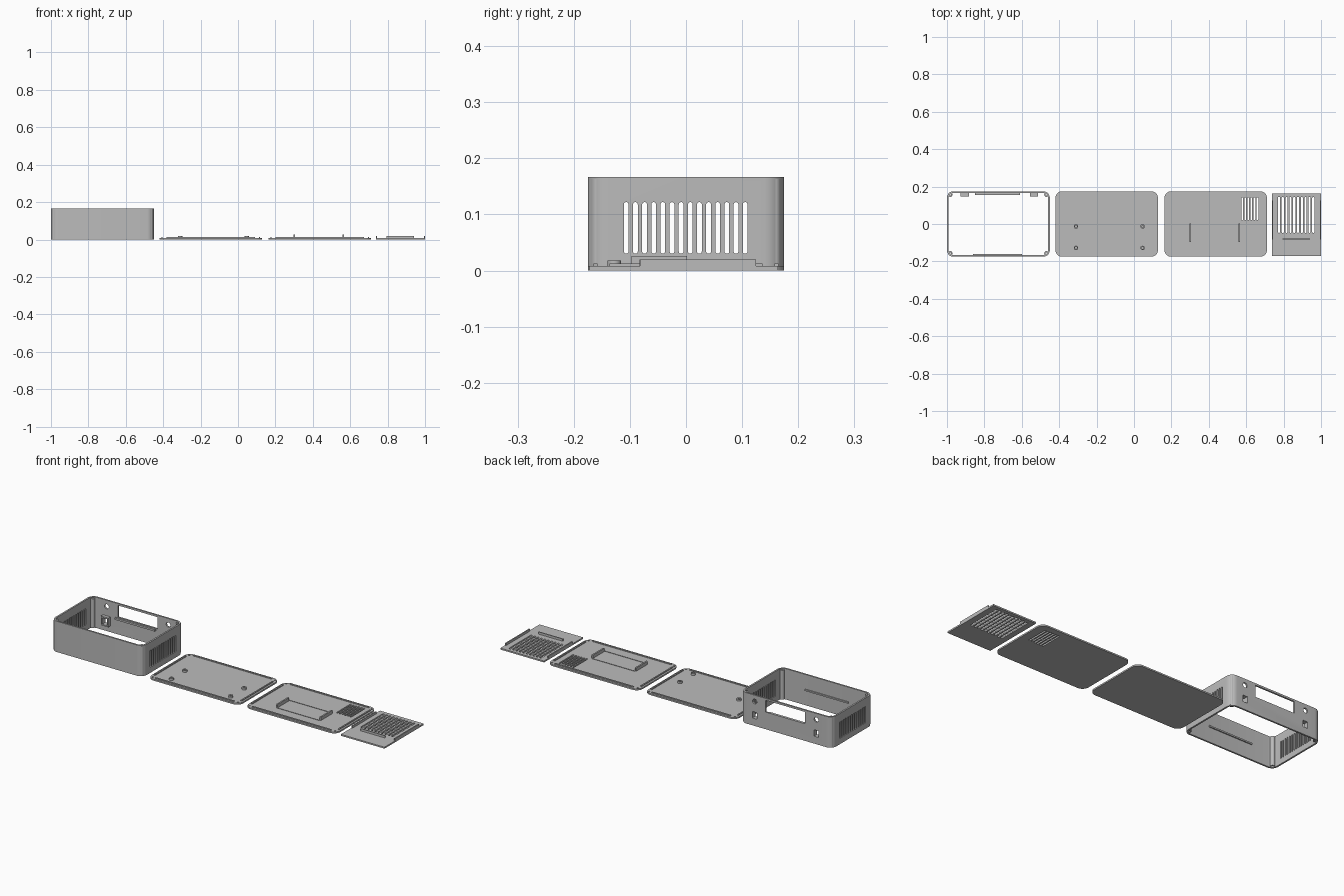
import bpy, bmesh, math
from mathutils import Matrix

if "Cube" in bpy.data.objects:
    bpy.data.objects.remove(bpy.data.objects["Cube"])

grey = bpy.data.materials.new("plain grey")
grey.diffuse_color = (0.5, 0.5, 0.5, 1)
grey.use_nodes = True
grey.node_tree.nodes["Principled BSDF"].inputs["Base Color"].default_value = grey.diffuse_color


def rounded(cx, cy, w, d, r, n=8):
    """Rounded rectangle outline, counter-clockwise."""
    pts = []
    for k, (sx, sy) in enumerate([(1, 1), (-1, 1), (-1, -1), (1, -1)]):
        for i in range(n + 1):
            a = math.pi / 2 * (k + i / n)
            pts.append((cx + sx * (w / 2 - r) + r * math.cos(a),
                        cy + sy * (d / 2 - r) + r * math.sin(a)))
    return pts


def circle(cx, cy, r, n=20):
    return [(cx + r * math.cos(math.tau * i / n), cy + r * math.sin(math.tau * i / n)) for i in range(n)]


def rect(x0, x1, y0, y1):
    return [(x0, y0), (x1, y0), (x1, y1), (x0, y1)]


# Axis maps: profile plane (u, v) extruded along z, x or y
AXES = {"z": Matrix.Identity(4),
        "x": Matrix(((0, 0, 1, 0), (1, 0, 0, 0), (0, 1, 0, 0), (0, 0, 0, 1))),
        "y": Matrix(((1, 0, 0, 0), (0, 0, 1, 0), (0, 1, 0, 0), (0, 0, 0, 1)))}


def prism(name, outlines, a, b, axis="z"):
    """One object holding an extruded solid for each outline."""
    bm = bmesh.new()
    for pts in outlines:
        low = [bm.verts.new((u, v, a)) for u, v in pts]
        high = [bm.verts.new((u, v, b)) for u, v in pts]
        bm.faces.new(low[::-1])
        bm.faces.new(high)
        n = len(pts)
        for i in range(n):
            j = (i + 1) % n
            bm.faces.new((low[i], low[j], high[j], high[i]))
    bm.transform(AXES[axis])
    bmesh.ops.recalc_face_normals(bm, faces=bm.faces)
    me = bpy.data.meshes.new(name)
    bm.to_mesh(me)
    bm.free()
    ob = bpy.data.objects.new(name, me)
    me.materials.append(grey)
    bpy.context.collection.objects.link(ob)
    return ob


def cut(ob, *cutters):
    for c in cutters:
        m = ob.modifiers.new("cut", "BOOLEAN")
        m.operation, m.solver, m.object = "DIFFERENCE", "EXACT", c
        bpy.context.view_layer.objects.active = ob
        bpy.ops.object.modifier_apply(modifier=m.name)
        bpy.data.objects.remove(c)
    return ob


def slots(c0, pitch, count, width, lo, hi):
    return [rounded(c0 + i * pitch, (lo + hi) / 2, width, hi - lo, width * .49, 4) for i in range(count)]


# Case shell: open top and bottom
CX, H, WALL = -0.725, 0.167, 0.009
sockets = (-0.905, -0.535)
shell = prism("case_shell", [rounded(CX, 0, .55, .35, .036)], 0, H)
cut(shell,
    prism("inner", [rounded(CX, 0, .55 - 2 * WALL, .35 - 2 * WALL, .027)], -.1, .3),
    prism("side_slots", slots(-.1065, .0163, 14, .0085, .03, .122), -1.1, -.35, "x"),
    prism("rear_window", [rect(-.837, -.6, .093, .157)], .1, .25, "y"),
    prism("round_ports", [circle(x, .133, .013) for x in sockets], .1, .25, "y"),
    prism("square_ports", [rect(x - .014, x + .014, .04, .075) for x in sockets], .1, .25, "y"))

# Screw posts in the case corners
corners = [(CX + sx * .257, sy * .157) for sx in (-1, 1) for sy in (-1, 1)]
cut(prism("screw_posts", [circle(x, y, .012) for x, y in corners], 0.004, H - .004),
    prism("post_holes", [circle(x, y, .005, 12) for x, y in corners], -.1, .3))

# Rails inside the front and rear walls
prism("front_rail", [rect(-.86, -.6, -.168, -.16)], .08, .088)
prism("rear_rail", [rect(-.85, -.61, .156, .168)], .08, .09)

# Socket frames inside the rear wall
for x in sockets:
    cut(prism("socket_frame", [rect(x - .022, x + .022, .033, .083)], .148, .167, "y"),
        prism("frame_hole", [rect(x - .014, x + .014, .04, .075)], .1, .25, "y"))


def cover(name, cx, cutters=()):
    """Thin rounded cover with a locating lip and screw holes."""
    holes = [(cx + sx * .257, sy * .157) for sx in (-1, 1) for sy in (-1, 1)]
    cut(prism(name, [rounded(cx, 0, .548, .35, .036)], 0, .008),
        prism("screw_holes", [circle(x, y, .005, 12) for x, y in holes], .003, .1), *cutters)
    cut(prism(name + "_lip", [rounded(cx, 0, .528, .33, .027)], .006, .013),
        prism("lip_inner", [rounded(cx, 0, .514, .316, .02)], -.1, .1),
        prism("lip_gaps", [circle(x, y, .022) for x, y in holes], -.1, .1))


# Base cover with four standoffs
cover("base_cover", -.146)
stand = [(x, y) for x in (-.31, .046) for y in (-.013, -.128)]
cut(prism("standoffs", [circle(x, y, .012) for x, y in stand], .006, .018),
    prism("standoff_holes", [circle(x, y, .006, 12) for x, y in stand], .009, .1))

# Vented cover with two upright holders and guide ridges
cover("vented_cover", .437, [prism("vent", slots(.579, .0162, 6, .009, .02, .143), -.1, .1)])
for x in (.302, .562):
    prism("holder_bar", [rect(x - .004, x + .004, -.097, .002)], .006, .026)
for y in (.006, -.101):
    prism("guide_ridge", [rect(.302, .562, y - .001, y + .001)], .007, .010)

# Drive tray with slots, side flanges and a stop bar
cut(prism("drive_tray", [rect(.738, 1, -.172, .164)], 0, .008),
    prism("tray_vent", slots(.775, .0204, 10, .0115, -.048, .145), -.1, .1))
for x in (.741, .997):
    prism("tray_flange", [rect(x - .003, x + .003, -.082, .125)], .006, .02)
prism("tray_stop", [rect(.795, .94, -.083, -.077)], .006, .02)

# Smooth the round corners, keep edges sharp
for ob in bpy.context.collection.objects:
    ob.select_set(True)
    bpy.context.view_layer.objects.active = ob
bpy.ops.object.shade_smooth_by_angle(angle=math.radians(30))
